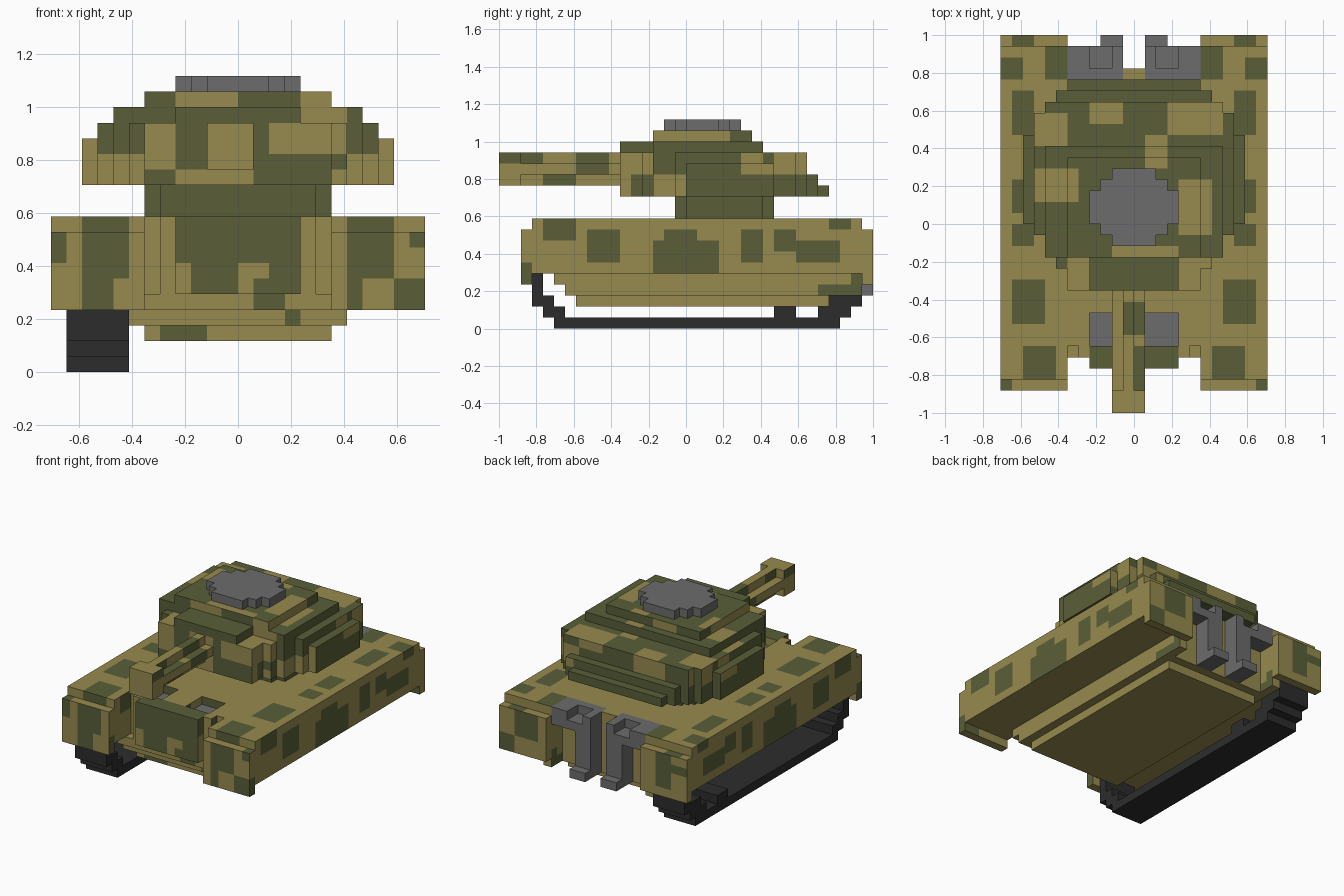
import bpy
from mathutils import Vector

cube = bpy.data.objects.get("Cube")
if cube:
    bpy.data.objects.remove(cube, do_unlink=True)

V = 1 / 17  # block size; all part sizes below are counted in blocks


def srgb(*c):
    return tuple((x / 255 / 12.92) if x < 10 else ((x / 255 + 0.055) / 1.055) ** 2.4 for x in c) + (1,)


def material(name, col):
    m = bpy.data.materials.new(name)
    m.diffuse_color = col
    m.use_nodes = True
    bsdf = m.node_tree.nodes["Principled BSDF"]
    bsdf.inputs["Base Color"].default_value = col
    bsdf.inputs["Roughness"].default_value = 0.9
    return m


TAN = material("sand_tan", srgb(150, 138, 78))
GREEN = material("camo_green", srgb(90, 95, 56))
GREY = material("metal_grey", srgb(108, 108, 108))
BLACK = material("track_black", srgb(44, 44, 44))


def cells(boxes):
    """Set of unit blocks covered by boxes (x0, x1, y0, y1, z0, z1)."""
    return {(x, y, z) for x0, x1, y0, y1, z0, z1 in boxes
            for x in range(x0, x1) for y in range(y0, y1) for z in range(z0, z1)}


def mirrored(boxes):
    return boxes + [(-b[1], -b[0], *b[2:]) for b in boxes]


def sym(hx, y0, y1, z0, z1):
    return (-hx, hx, y0, y1, z0, z1)


def build(name, solid, mats, rule=None):
    """Skin a block set with its outer faces; rule(centre, normal) gives the material index."""
    verts, faces, idx = {}, [], []
    for c in sorted(solid):
        for a in range(3):
            for s in (-1, 1):
                n = [0, 0, 0]
                n[a] = s
                if (c[0] + n[0], c[1] + n[1], c[2] + n[2]) in solid:
                    continue
                quad = []
                for du, dw in ((0, 0), (1, 0), (1, 1), (0, 1)):
                    p = list(c)
                    p[a] += s > 0
                    p[(a + 1) % 3] += du
                    p[(a + 2) % 3] += dw
                    quad.append(verts.setdefault(tuple(p), len(verts)))
                faces.append(quad if s > 0 else quad[::-1])
                idx.append(rule([k + 0.5 for k in c], n) if rule else 0)
    me = bpy.data.meshes.new(name)
    me.from_pydata([Vector(p) * V for p in verts], [], faces)
    for m in mats:
        me.materials.append(m)
    me.polygons.foreach_set("material_index", idx)
    me.update()
    ob = bpy.data.objects.new(name, me)
    bpy.context.collection.objects.link(ob)
    return ob


def inside(u, w, rects):
    return any(a < u < b and c < w < d for a, b, c, d in rects)


# Camouflage patches as rectangles (u0, u1, w0, w1) on each facing
SIDE = [(-13, -10, 8, 10), (-9, -6, 6, 9), (-15, -14, 4, 6), (-3, 3, 5, 8), (-2, 1, 8, 9),
        (5, 7, 6, 9), (8, 10, 7, 9), (13, 15, 9, 10), (10, 14, 6, 8), (15, 16, 3, 5), (12, 15, 3, 4)]
FRONT = [(-10, -7, 6, 10), (-10, -8, 4, 6), (-12, -11, 7, 9), (7, 10, 6, 10), (7, 8, 4, 6),
         (10, 12, 4, 6), (11, 12, 8, 9), (-4, 4, 7, 10), (-3, 0, 5, 7), (1, 3, 4, 6), (2, 4, 5, 7),
         (-5, -2, 2, 3), (3, 4, 3, 4)]
BACK = [(7, 10, 6, 9), (10, 12, 4, 6), (-10, -8, 5, 9), (-12, -10, 7, 8)]
TOP = [(9, 11, 16, 17), (10, 12, 13, 15), (6, 8, 13, 16), (9, 11, 8, 12), (9, 11, 1, 4),
       (9, 11, -2, 0), (8, 11, -9, -5), (7, 10, -14, -11), (11, 12, -15, -14), (0, 4, -13, -11)]
T_SIDE = [(-6, 7, 16, 17), (-3, 5, 14, 16), (0, 13, 12, 14), (-5, -3, 12, 14), (4, 6, 17, 18),
          (7, 8, 15, 16)]
T_FRONT = [(-9, -6, 14, 17), (-6, 4, 16, 17), (-4, -2, 13, 16), (1, 2, 13, 16), (2, 7, 13, 14),
           (-6, -4, 12, 13), (1, 6, 12, 13), (0, 4, 17, 18), (-6, -4, 17, 18), (7, 9, 14, 17)]
T_BACK_TAN = [(-5, -1, 14, 16), (3, 6, 15, 16), (-3, 0, 17, 18), (6, 10, 13, 15)]
T_TOP_TAN = [(-9, -5, 2, 5), (-9, -6, 7, 10), (3, 8, 8, 11), (-4, -1, 9, 11), (1, 3, 5, 8),
             (4, 7, -1, 4), (-2, 4, -3, -2), (4, 7, -6, -3), (-6, -4, -6, -3)]
B_SIDE = [(-17, -13, 15, 16), (-10, -7, 14, 16), (-13, -10, 13, 14)]
B_TOP = [(-1, 1, -10, -7), (0, 1, -15, -11)]


def hull_camo(c, n):
    x, y, z = c
    if n[0]:
        return int(inside(y, z, SIDE))
    if n[1]:
        return int(inside(x, z, FRONT if n[1] < 0 else BACK))
    return int(n[2] > 0 and inside(abs(x), y, TOP))


def turret_camo(c, n):
    x, y, z = c
    if n[0]:
        return int(inside(y, z, T_SIDE))
    if n[1] < 0:
        return int(inside(x, z, T_FRONT))
    if n[1] > 0:
        return int(not inside(x, z, T_BACK_TAN))
    return int(n[2] < 0 or not inside(x, y, T_TOP_TAN))


def barrel_camo(c, n):
    x, y, z = c
    if n[2]:
        return int(n[2] > 0 and inside(x, y, B_TOP))
    return int(bool(n[0]) and inside(y, z, B_SIDE))


CAMO = [TAN, GREEN]

# Hull: stepped nose, belly, side rails, and pits for the front hatches
hull = cells([sym(4, -13, 14, 5, 10), sym(5, -12, 14, 4, 10), sym(6, -11, 14, 3, 10),
              sym(6, -10, 13, 2, 3), sym(7, -11, 14, 3, 5), sym(7, -12, 14, 4, 5)]
             + mirrored([(6, 7, 14, 16, 3, 5)]))
hull -= cells([(-4, -2, -11, -8, 9, 10), (1, 4, -11, -8, 9, 10)])
hull -= cells(mirrored([(1, 6, 13, 14, 8, 10)]))
build("hull", hull, CAMO, hull_camo)

# Grey plates at the bottom of the pits
for side, x0, x1 in (("right", -4, -2), ("left", 1, 4)):
    plate = build(side + "_front_hatch", cells([(x0, x1, -11, -8, 0, 1)]), [GREY])
    plate.scale.z = 0.1
    plate.location.z = 9 * V

# Fenders with stepped ends and hanging lips
for side, k in (("left", 1), ("right", -1)):
    boxes = [(6, 12, -15, 17, 5, 9), (6, 12, -14, 16, 9, 10),
             (6, 12, -15, -14, 4, 5), (6, 12, 16, 17, 4, 5)]
    if k < 0:
        boxes = [(-b[1], -b[0], *b[2:]) for b in boxes]
    build(side + "_fender", cells(boxes), CAMO, hull_camo)

# Rear exhausts: top box, down pipe and foot
for side, k in (("left", 1), ("right", -1)):
    boxes = [(1, 4, 13, 16, 8, 9), (4, 6, 13, 16, 8, 10), (1, 4, 13, 14, 9, 10),
             (1, 2, 13, 16, 9, 10), (1, 3, 14, 16, 3, 9), (1, 3, 16, 17, 3, 4)]
    if k < 0:
        boxes = [(-b[1], -b[0], *b[2:]) for b in boxes]
    build(side + "_exhaust", cells(boxes), [GREY])

# Single track loop on the right side
build("right_track", cells([(-11, -7, *b) for b in (
    (-12, 14, 0, 1), (-13, -11, 1, 2), (-14, -12, 2, 3), (-14, -13, 3, 5),
    (12, 15, 1, 2), (13, 16, 2, 3), (15, 16, 3, 5), (8, 10, 1, 2))]), [BLACK])

# Turret ring
build("turret_ring", cells([sym(5, -1, 8, 10, 12), sym(6, 0, 7, 10, 12)]), [GREEN])

# Turret: stacked tiers with stepped corners
turret = cells([sym(6, -6, 13, 12, 13), sym(7, -4, 12, 12, 14), sym(6, -6, 11, 13, 16),
                sym(7, -4, 11, 14, 16), sym(8, -3, 11, 12, 16), sym(9, -1, 10, 12, 16),
                sym(10, 0, 8, 12, 15), sym(4, -6, -3, 16, 17), sym(8, -3, 7, 16, 17),
                sym(6, -3, 6, 17, 18)])
build("turret", turret, CAMO, turret_camo)

# Round hatch on the turret roof
build("roof_hatch", cells([sym(2, -2, 5, 18, 19), sym(3, -1, 4, 18, 19), sym(4, 0, 3, 18, 19)]), [GREY])

# Gun: cross-shaped barrel and square muzzle
build("gun_barrel", cells([(-1, 0, -15, -6, 13, 16), (-2, 1, -15, -6, 14, 15),
                           (-2, 1, -17, -15, 13, 16)]), CAMO, barrel_camo)
